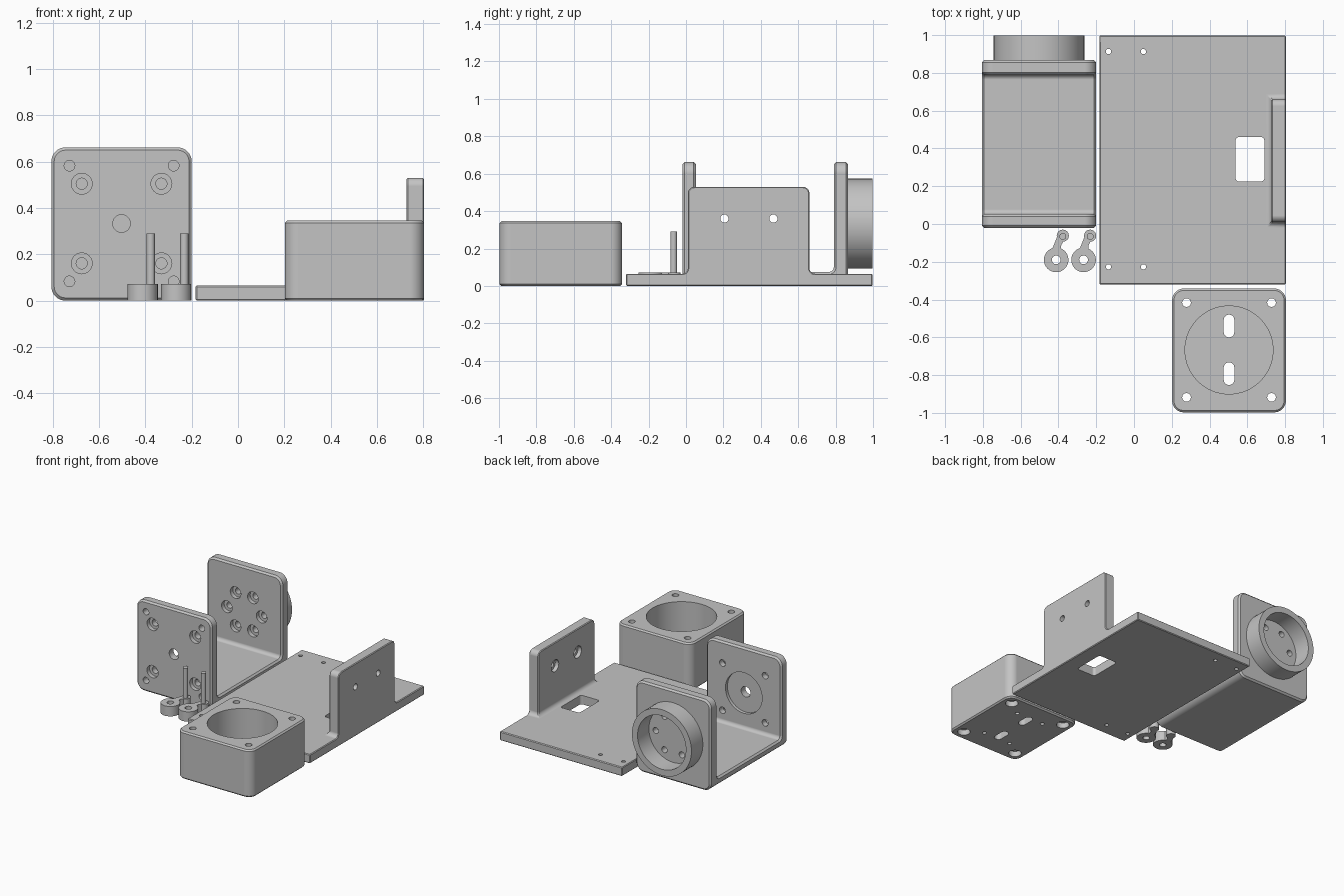
import bpy, bmesh, math
from mathutils import Vector

if "Cube" in bpy.data.objects:
    bpy.data.objects.remove(bpy.data.objects["Cube"])

grey = bpy.data.materials.new("plain grey")
grey.diffuse_color = (0.55, 0.55, 0.55, 1)
grey.use_nodes = True
grey.node_tree.nodes["Principled BSDF"].inputs["Base Color"].default_value = grey.diffuse_color
AX = {"x": lambda a, b, t: (t, a, b), "y": lambda a, b, t: (a, t, b), "z": lambda a, b, t: (a, b, t)}


def rounded(corners, seg=7):
    """Polygon from (a, b, radius) corners, with an arc at each one."""
    out = []
    for i, (a, b, r) in enumerate(corners):
        p = Vector((a, b))
        if r == 0:
            out.append(p)
            continue
        u = (Vector(corners[i - 1][:2]) - p).normalized()
        v = (Vector(corners[(i + 1) % len(corners)][:2]) - p).normalized()
        half = u.angle(v) / 2
        c = p + (u + v).normalized() * (r / math.sin(half))
        s = p + u * (r / math.tan(half)) - c
        e = p + v * (r / math.tan(half)) - c
        for k in range(seg + 1):
            t = k / seg
            out.append(c + (s * (1 - t) + e * t).normalized() * r)
    return out


def rect(a0, b0, a1, b1, r=0.0, seg=7):
    return rounded([(a0, b0, r), (a1, b0, r), (a1, b1, r), (a0, b1, r)], seg)


def circle(a, b, r, n=32):
    return [(a + r * math.cos(math.tau * i / n), b + r * math.sin(math.tau * i / n)) for i in range(n)]


def extrude(name, pts, axis, lo, hi):
    bm = bmesh.new()
    rings = [[bm.verts.new(AX[axis](p[0], p[1], t)) for p in pts] for t in (lo, hi)]
    n = len(pts)
    bm.faces.new(rings[0])
    bm.faces.new(rings[1])
    for i in range(n):
        j = (i + 1) % n
        bm.faces.new((rings[0][i], rings[0][j], rings[1][j], rings[1][i]))
    bmesh.ops.recalc_face_normals(bm, faces=bm.faces)
    me = bpy.data.meshes.new(name)
    bm.to_mesh(me)
    bm.free()
    me.materials.append(grey)
    ob = bpy.data.objects.new(name, me)
    bpy.context.collection.objects.link(ob)
    return ob


def bake(ob):
    dg = bpy.context.evaluated_depsgraph_get()
    me = bpy.data.meshes.new_from_object(ob.evaluated_get(dg))
    ob.modifiers.clear()
    ob.data = me


def combine(ob, operation, pts, axis, lo, hi):
    tool = extrude("helper", pts, axis, lo, hi)
    m = ob.modifiers.new("combine", "BOOLEAN")
    m.operation, m.solver, m.object = operation, "EXACT", tool
    bake(ob)
    bpy.data.objects.remove(tool)


def cut(ob, *args):
    combine(ob, "DIFFERENCE", *args)


def chamfer(ob, width):
    m = ob.modifiers.new("chamfer", "BEVEL")
    m.width, m.segments = width, 1
    m.limit_method, m.angle_limit = "ANGLE", math.radians(35)
    bake(ob)


def finish(ob):
    bpy.ops.object.select_all(action="DESELECT")
    ob.select_set(True)
    bpy.context.view_layer.objects.active = ob
    bpy.ops.object.shade_smooth_by_angle(angle=math.radians(30))
    m = ob.modifiers.new("even shading", "WEIGHTED_NORMAL")
    m.keep_sharp = True
    bake(ob)


# U-shaped bracket: two rounded plates on a floor
cx, cz = -0.503, 0.333
bracket = extrude("u_bracket", rect(-0.806, 0, -0.2, 0.662, 0.06), "y", -0.02, 0.867)
cut(bracket, rounded([(0.053, 0.075, 0.025), (0.79, 0.075, 0.025), (0.79, 0.8, 0), (0.053, 0.8, 0)]),
    "x", -1, 0)
chamfer(bracket, 0.012)
# Collar on the rear plate
combine(bracket, "UNION", circle(cx, cz, 0.24, 64), "y", 0.84, 0.998)
cut(bracket, circle(cx, cz, 0.195, 64), "y", 0.867, 1.1)
# Ring of counterbored holes in the rear plate
for i in range(6):
    t = math.tau * i / 6
    x, z = cx + 0.14 * math.cos(t), cz + 0.14 * math.sin(t)
    cut(bracket, circle(x, z, 0.022, 24), "y", 0.7, 0.95)
    cut(bracket, circle(x, z, 0.043, 24), "y", 0.7, 0.82)
# Front plate: centre hole, recess, counterbored holes and blind holes
cut(bracket, circle(cx, cz, 0.038), "y", -0.1, 0.2)
cut(bracket, circle(cx, cz, 0.148, 48), "y", 0.03, 0.2)
for sx in (-1, 1):
    for sz in (-1, 1):
        x, z = cx + sx * 0.172, cz + sz * 0.172
        cut(bracket, circle(x, z, 0.024, 24), "y", -0.1, 0.2)
        cut(bracket, circle(x, z, 0.045, 24), "y", -0.1, 0.01)
        cut(bracket, circle(cx + sx * 0.225, cz + sz * 0.25, 0.023, 24), "y", -0.1, 0.03)
finish(bracket)

# Base plate with an upright tab: side profile trimmed by the end profile
base = extrude("base_plate", rounded([(-0.183, 0, 0), (0.804, 0, 0), (0.804, 0.6, 0), (0.729, 0.6, 0),
                                      (0.729, 0.065, 0.03), (-0.183, 0.065, 0)]), "y", -0.32, 0.998)
combine(base, "INTERSECT", rounded([(-0.5, -0.1, 0), (1.2, -0.1, 0), (1.2, 0.065, 0), (0.66, 0.065, 0.03),
                                    (0.66, 0.53, 0.035), (0.01, 0.53, 0.035), (0.01, 0.065, 0.03),
                                    (-0.5, 0.065, 0)]), "x", -1, 1)
chamfer(base, 0.01)
# Window and screw holes
cut(base, rect(0.538, 0.225, 0.69, 0.46, 0.018), "z", -0.1, 0.2)
for x in (-0.135, 0.05):
    for y in (-0.227, 0.913):
        cut(base, circle(x, y, 0.014, 20), "z", -0.1, 0.2)
for y in (0.205, 0.467):
    cut(base, circle(y, 0.36, 0.022, 24), "x", 0.5, 1)
    cut(base, circle(y, 0.36, 0.043, 24), "x", 0.5, 0.757)
finish(base)

# Square housing with a round bore
hx, hy = 0.503, -0.667
housing = extrude("housing", rect(0.202, -0.997, 0.804, -0.342, 0.06), "z", 0, 0.346)
chamfer(housing, 0.01)
cut(housing, circle(hx, hy, 0.233, 64), "z", 0.06, 0.5)
for y in (-0.54, -0.792):
    cut(housing, rect(hx - 0.028, y - 0.06, hx + 0.028, y + 0.06, 0.0275), "z", -0.1, 0.2)
for sx in (-1, 1):
    for sy in (-1, 1):
        x, y = hx + sx * 0.225, hy + sy * 0.251
        cut(housing, circle(x, y, 0.023, 24), "z", -0.1, 0.5)
        cut(housing, circle(x, y, 0.043, 24), "z", -0.1, 0.04)
        cut(housing, circle(hx + sx * 0.11, hy + sy * 0.172, 0.014, 20), "z", -0.1, 0.03)
finish(housing)

# Two pin levers: disc, arm and upright pin
for i, x in enumerate((-0.412, -0.267)):
    lever = extrude(f"pin_lever_{i + 1}", circle(x, -0.19, 0.065, 48), "z", 0, 0.072)
    combine(lever, "UNION", rounded([(x - 0.04, -0.17, 0), (x + 0.045, -0.17, 0), (x + 0.022, -0.12, 0.03),
                                     (x + 0.062, -0.05, 0), (x + 0.012, -0.05, 0), (x - 0.016, -0.12, 0.03)]),
            "z", 0, 0.072)
    combine(lever, "UNION", circle(x + 0.035, -0.062, 0.032), "z", 0, 0.072)
    combine(lever, "UNION", circle(x + 0.035, -0.066, 0.018, 24), "z", 0.03, 0.29)
    cut(lever, circle(x, -0.19, 0.023, 24), "z", -0.1, 0.2)
    finish(lever)
